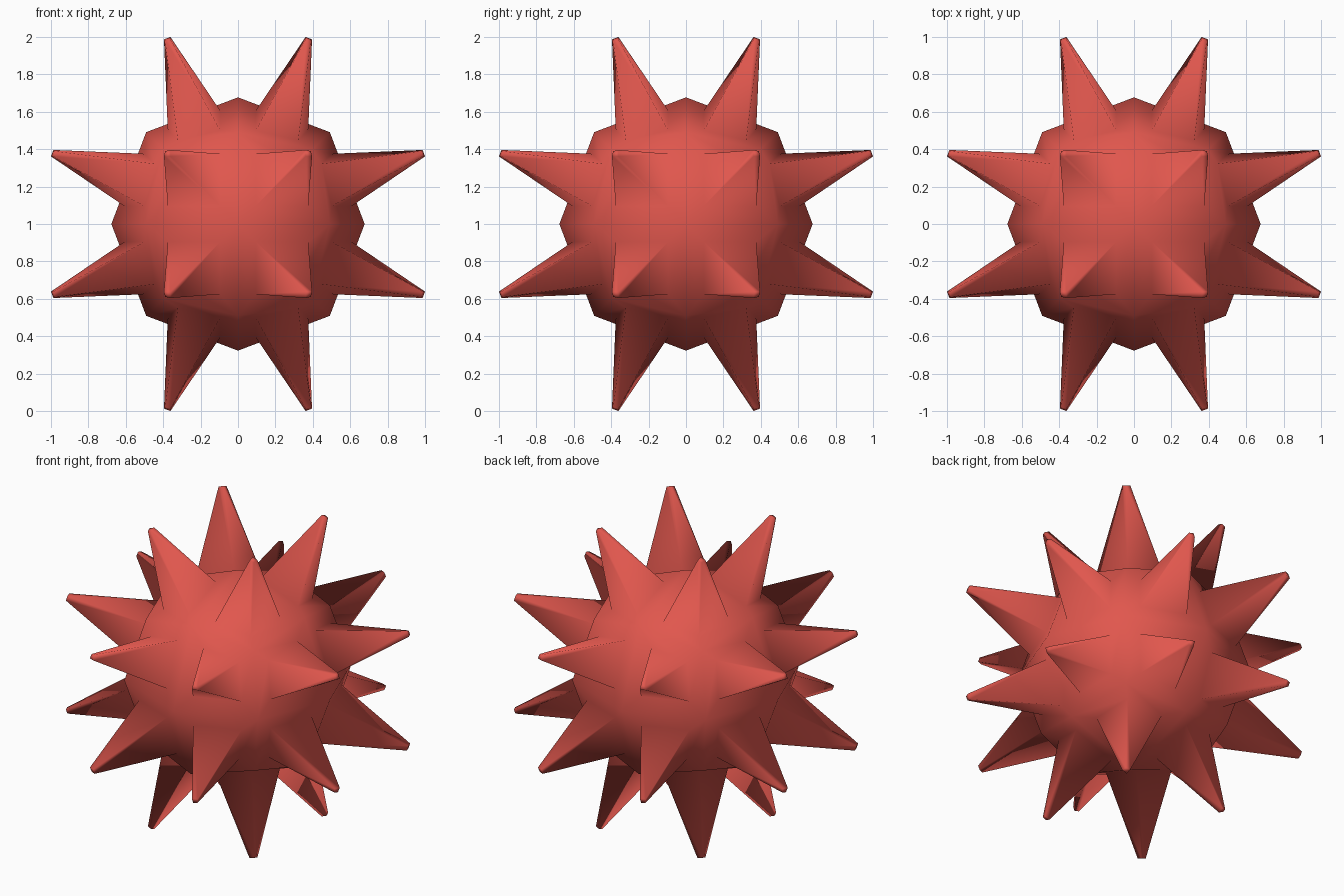
import bpy, bmesh
from mathutils import Vector

if "Cube" in bpy.data.objects:
    bpy.data.objects.remove(bpy.data.objects["Cube"])

RADIUS = {1: 0.677, 2: 0.491, 3: 0.397}   # coordinate size by number of non-zero axes
BASE, TIP = 0.57, 0.07                    # spike base and tip size relative to the ball face

# ball: cube split into 24 quads and rounded
bm = bmesh.new()
bmesh.ops.create_cube(bm, size=2)
bmesh.ops.subdivide_edges(bm, edges=bm.edges[:], cuts=1, use_grid_fill=True)
for v in bm.verts:
    axes = sum(abs(c) > 0.5 for c in v.co)
    v.co = Vector([round(c) * RADIUS[axes] for c in v.co])


def extrude_face(face, corners):
    """Extrude one face and put its new corners at the given positions."""
    new = bmesh.ops.extrude_discrete_faces(bm, faces=[face])["faces"][0]
    for v, co in zip(new.verts, corners):
        v.co = co
    return new


# spikes: inset each face, then pull it out to a small blunt tip
for face in bm.faces[:]:
    centre = sum((v.co for v in face.verts), Vector()) / 4
    offsets = [v.co - centre for v in face.verts]
    main = max(range(3), key=lambda i: abs(centre[i]))
    tip = Vector([(0.9885 if i == main else 0.377) * (1 if centre[i] > 0 else -1) for i in range(3)])
    base = extrude_face(face, [centre + o * BASE for o in offsets])
    extrude_face(base, [tip + o * TIP for o in offsets])

bmesh.ops.recalc_face_normals(bm, faces=bm.faces[:])
bmesh.ops.translate(bm, verts=bm.verts[:], vec=(0, 0, 1))
for f in bm.faces:
    f.smooth = True

mesh = bpy.data.meshes.new("spiky_ball")
bm.to_mesh(mesh)
bm.free()
ball = bpy.data.objects.new("spiky_ball", mesh)
bpy.context.collection.objects.link(ball)

# colour
red = bpy.data.materials.new("coral red")
red.diffuse_color = (0.75, 0.095, 0.075, 1)
red.use_nodes = True
red.node_tree.nodes["Principled BSDF"].inputs["Base Color"].default_value = red.diffuse_color
mesh.materials.append(red)
